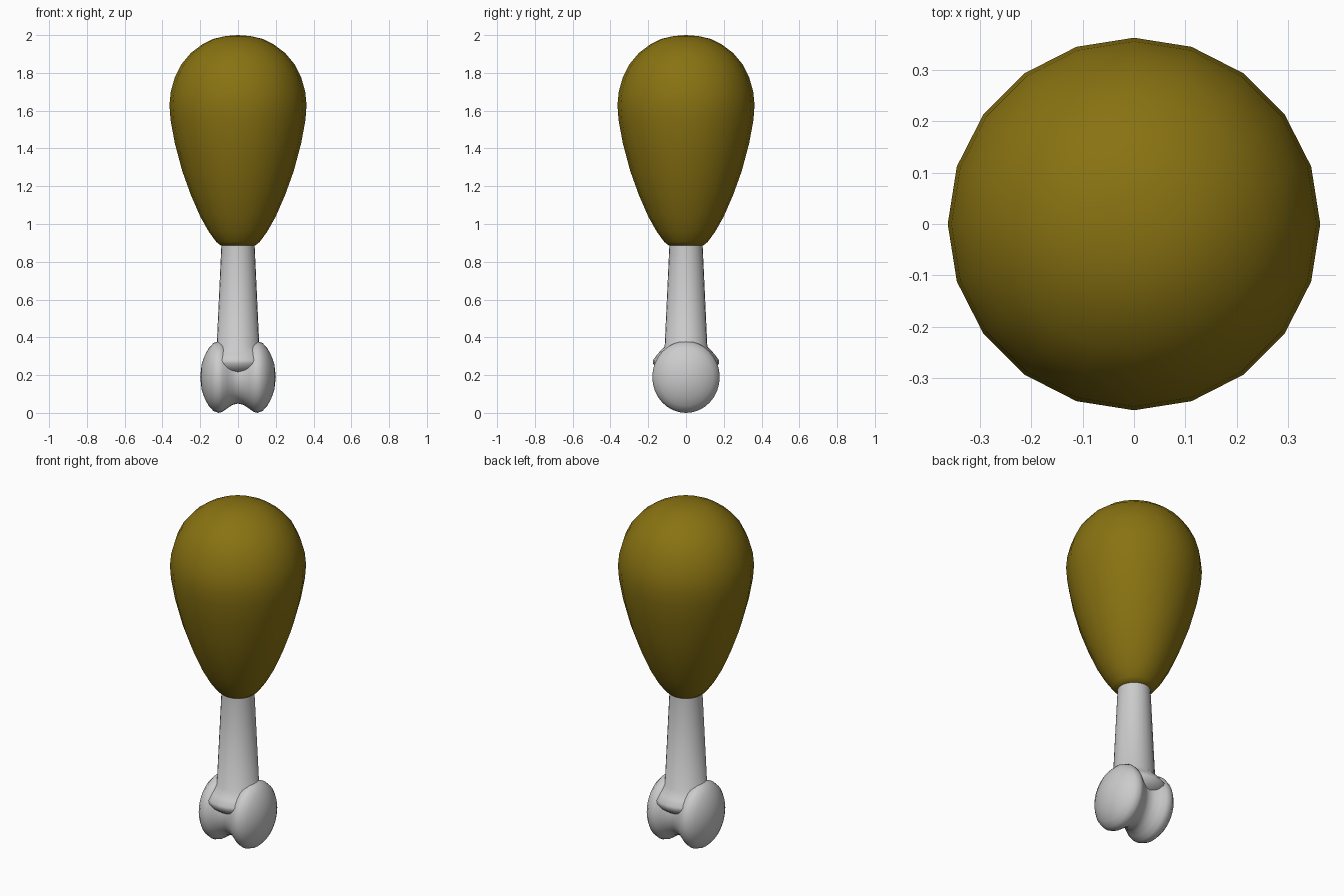
import bpy, bmesh, math

if "Cube" in bpy.data.objects:
    bpy.data.objects.remove(bpy.data.objects["Cube"])


def lathe(name, profile, sides, axis="Z", centre_z=0.0, y_scale=1.0, angle=180):
    """Revolve (radius, height) points; a radius of 0 becomes a pole."""
    bm = bmesh.new()
    rings = []
    for r, h in profile:
        ring = []
        for i in range(1 if r == 0 else sides):
            a = 2 * math.pi * i / sides
            c, s = r * math.cos(a), r * math.sin(a)
            co = (c, s, h) if axis == "Z" else (h, c * y_scale, s + centre_z)
            ring.append(bm.verts.new(co))
        rings.append(ring)
    for lo, hi in zip(rings, rings[1:]):
        for i in range(sides):
            j = (i + 1) % sides
            if len(lo) == 1:
                bm.faces.new((lo[0], hi[j], hi[i]))
            elif len(hi) == 1:
                bm.faces.new((lo[i], lo[j], hi[0]))
            else:
                bm.faces.new((lo[i], lo[j], hi[j], hi[i]))
    bmesh.ops.recalc_face_normals(bm, faces=bm.faces)
    mesh = bpy.data.meshes.new(name)
    bm.to_mesh(mesh)
    bm.free()
    obj = bpy.data.objects.new(name, mesh)
    bpy.context.collection.objects.link(obj)
    bpy.ops.object.select_all(action="DESELECT")
    obj.select_set(True)
    bpy.context.view_layer.objects.active = obj
    bpy.ops.object.shade_smooth_by_angle(angle=math.radians(angle))
    return obj


# Meat: pear-shaped body
meat = lathe("meat", [
    (0, 0.885), (0.09, 0.885), (0.115, 0.905), (0.155, 0.96), (0.2, 1.04),
    (0.25, 1.155), (0.295, 1.28), (0.335, 1.43), (0.357, 1.55),
    (0.363, 1.63), (0.356, 1.70), (0.335, 1.775), (0.3, 1.845),
    (0.25, 1.905), (0.19, 1.95), (0.13, 1.98), (0.065, 1.995), (0, 2.0)], 20)
mat = bpy.data.materials.new("cooked_brown")
mat.diffuse_color = (0.25, 0.17, 0.006, 1)
mat.use_nodes = True
mat.node_tree.nodes["Principled BSDF"].inputs["Base Color"].default_value = mat.diffuse_color
meat.data.materials.append(mat)

# Bone shaft, flaring out over the knuckle
lathe("bone_shaft", [
    (0, 0.2), (0.12, 0.21), (0.155, 0.235), (0.175, 0.262), (0.174, 0.28),
    (0.15, 0.312), (0.113, 0.352), (0.088, 0.89), (0, 0.89)], 24, angle=50)

# Knuckle: two lobes with a groove between, revolved about the x axis
half = [(0.148, 0.03), (0.166, 0.057), (0.184, 0.082), (0.19, 0.103),
        (0.18, 0.13), (0.153, 0.155), (0.115, 0.176), (0.065, 0.193), (0, 0.2)]
lobes = [(r, -x) for r, x in reversed(half)] + [(0.14, 0)] + half
lathe("bone_knuckle", lobes, 32, axis="X", centre_z=0.19, y_scale=0.94)
